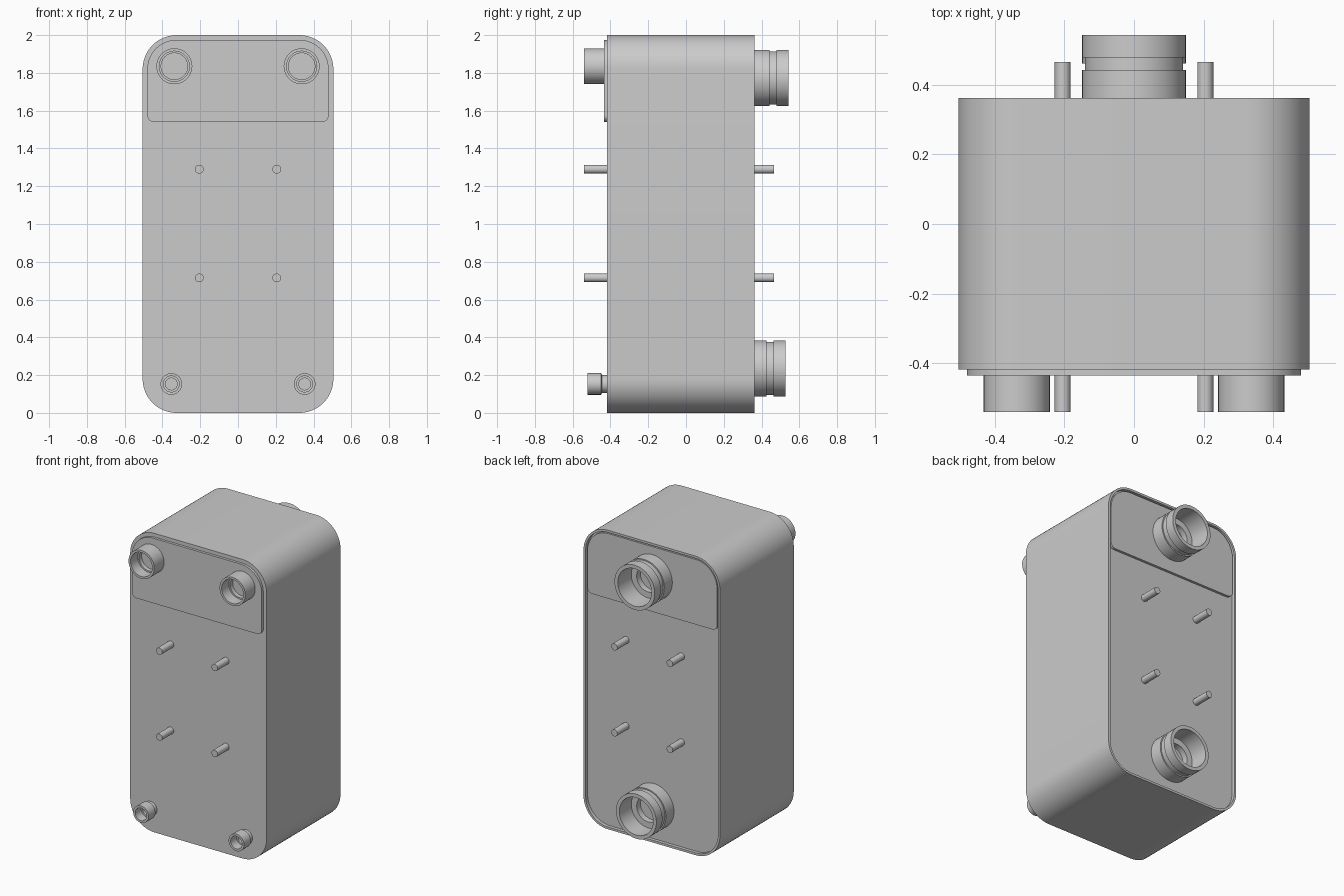
import bpy, bmesh
from math import sin, cos, pi

if "Cube" in bpy.data.objects:
    bpy.data.objects.remove(bpy.data.objects["Cube"])


def finish(name, bm, angle=0.6):
    bmesh.ops.recalc_face_normals(bm, faces=bm.faces)
    me = bpy.data.meshes.new(name)
    bm.to_mesh(me)
    bm.free()
    ob = bpy.data.objects.new(name, me)
    bpy.context.collection.objects.link(ob)
    bpy.ops.object.select_all(action='DESELECT')
    bpy.context.view_layer.objects.active = ob
    ob.select_set(True)
    bpy.ops.object.shade_smooth_by_angle(angle=angle)
    return ob


def skin(name, loops):
    """Bridge a list of equal point loops and cap both ends."""
    bm = bmesh.new()
    rings = [[bm.verts.new(p) for p in loop] for loop in loops]
    n = len(rings[0])
    for a, b in zip(rings, rings[1:]):
        for i in range(n):
            j = (i + 1) % n
            bm.faces.new((a[i], a[j], b[j], b[i]))
    bm.faces.new(rings[0])
    bm.faces.new(rings[-1])
    return finish(name, bm)


def plate_loop(y, hw, z0, z1, r_top, r_bot, seg=14):
    """Rounded rectangle in the xz plane."""
    pts = []
    corners = [(hw - r_top, z1 - r_top, r_top), (r_top - hw, z1 - r_top, r_top),
               (r_bot - hw, z0 + r_bot, r_bot), (hw - r_bot, z0 + r_bot, r_bot)]
    for k, (cx, cz, r) in enumerate(corners):
        for i in range(seg + 1):
            a = (k + i / seg) * pi / 2
            pts.append((cx + r * cos(a), y, cz + r * sin(a)))
    return pts


def lathe(name, x, z, profile, seg=48):
    """Turn (radius, y) points about an axis along y."""
    return skin(name, [[(x + r * cos(2 * pi * i / seg), y, z + r * sin(2 * pi * i / seg))
                        for i in range(seg)] for r, y in profile])


FRONT, BACK, RECESS = -0.418, 0.362, 0.34

# Body with a thin raised rim around the back
skin("body", [plate_loop(FRONT, 0.505, 0, 2, 0.18, 0.18),
              plate_loop(BACK, 0.505, 0, 2, 0.18, 0.18),
              plate_loop(BACK, 0.49, 0.015, 1.985, 0.165, 0.165),
              plate_loop(RECESS, 0.49, 0.015, 1.985, 0.165, 0.165)])

# Reinforcing panels at the top, front and back
for side, y0, y1 in (("front", FRONT + 0.01, -0.435), ("back", RECESS - 0.01, 0.357)):
    skin(side + "_panel", [plate_loop(y, 0.48, 1.54, 1.975, 0.155, 0.035) for y in (y0, y1)])

for side, s in (("left", -1), ("right", 1)):
    # Large upper and small necked lower front ports
    lathe("upper_port_" + side, s * 0.337, 1.835,
          [(0.095, -0.425), (0.095, -0.54), (0.08, -0.54), (0.08, -0.465),
           (0.07, -0.465), (0.07, -0.437)])
    lathe("lower_port_" + side, s * 0.353, 0.153,
          [(0.047, -0.41), (0.047, -0.445), (0.057, -0.45), (0.057, -0.522),
           (0.042, -0.522), (0.042, -0.46), (0.031, -0.46), (0.031, -0.422)])
    # Mounting studs
    for level, z in (("low", 0.715), ("high", 1.29)):
        for face, y0, y1 in (("front", FRONT + 0.01, -0.54), ("back", RECESS - 0.01, 0.465)):
            lathe(f"stud_{face}_{level}_{side}", s * 0.205, z,
                  [(0.023, y0), (0.023, y1)], 20)

# Grooved pipe connections on the back
for level, z, end in (("top", 1.773, 0.543), ("bottom", 0.235, 0.526)):
    g0, g1 = end - 0.101, end - 0.064
    lathe("grooved_pipe_" + level, 0, z,
          [(0.149, RECESS - 0.01), (0.149, g0), (0.141, g0), (0.141, g1), (0.149, g1),
           (0.149, end), (0.125, end), (0.125, 0.40), (0.085, 0.40), (0.085, 0.36)])
